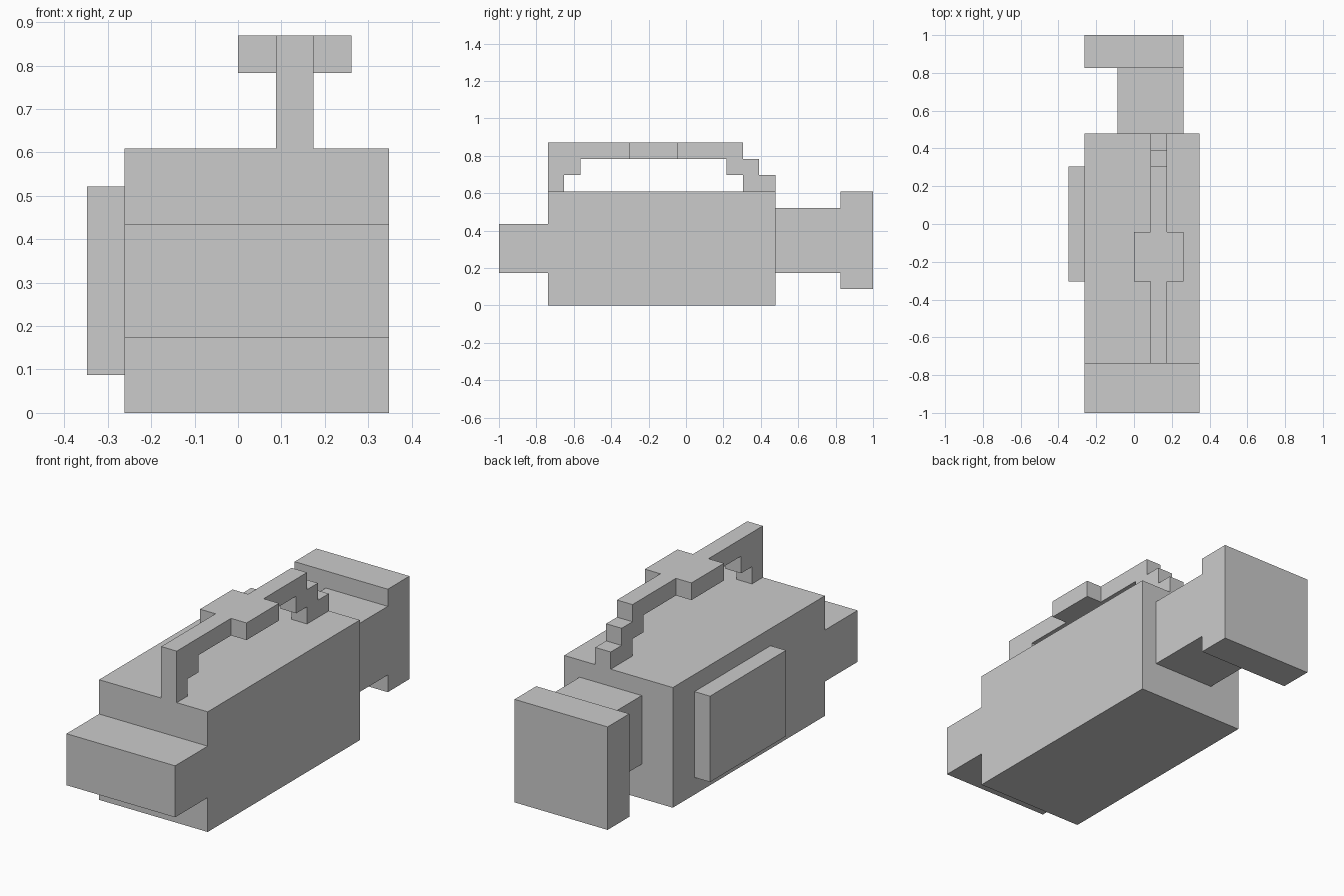
import bpy
import bmesh
from mathutils import Vector

if "Cube" in bpy.data.objects:
    bpy.data.objects.remove(bpy.data.objects["Cube"])

U = 2 / 23      # the model sits on a regular block grid, 23 blocks long
Y0 = -1.0       # front end of the grid


def extrude_side(name, profile, x0, x1):
    """Extrude a side outline of (y, z) grid points from x0 to x1."""
    bm = bmesh.new()
    face = bm.faces.new([bm.verts.new((x0 * U, Y0 + y * U, z * U)) for y, z in profile])
    ext = bmesh.ops.extrude_face_region(bm, geom=[face])
    moved = [v for v in ext["geom"] if isinstance(v, bmesh.types.BMVert)]
    bmesh.ops.translate(bm, verts=moved, vec=Vector(((x1 - x0) * U, 0, 0)))
    bmesh.ops.recalc_face_normals(bm, faces=bm.faces)
    mesh = bpy.data.meshes.new(name)
    bm.to_mesh(mesh)
    bm.free()
    obj = bpy.data.objects.new(name, mesh)
    bpy.context.collection.objects.link(obj)
    return obj


def block(name, x, y, z):
    """Box given by grid ranges along each axis."""
    return extrude_side(name, [(y[0], z[0]), (y[1], z[0]), (y[1], z[1]), (y[0], z[1])], *x)


# Main housing, front block and side panel
block("body", (-3, 4), (3, 17), (0, 7))
block("front_block", (-3, 4), (0, 3), (2, 5))
block("side_panel", (-4, -3), (8, 15), (1, 6))

# Rear neck and end plate
block("rear_neck", (-1, 3), (17, 21), (2, 6))
block("rear_plate", (-3, 3), (21, 23), (1, 7))

# Stepped carrying handle
extrude_side("handle", [
    (3, 7), (4, 7), (4, 8), (5, 8), (5, 9), (14, 9), (14, 8), (15, 8),
    (15, 7), (17, 7), (17, 8), (16, 8), (16, 9), (15, 9), (15, 10), (3, 10),
], 1, 2)

# Grip widening on both sides of the handle
for side, x in (("left", 0), ("right", 2)):
    block(f"handle_grip_{side}", (x, x + 1), (8, 11), (9, 10))
